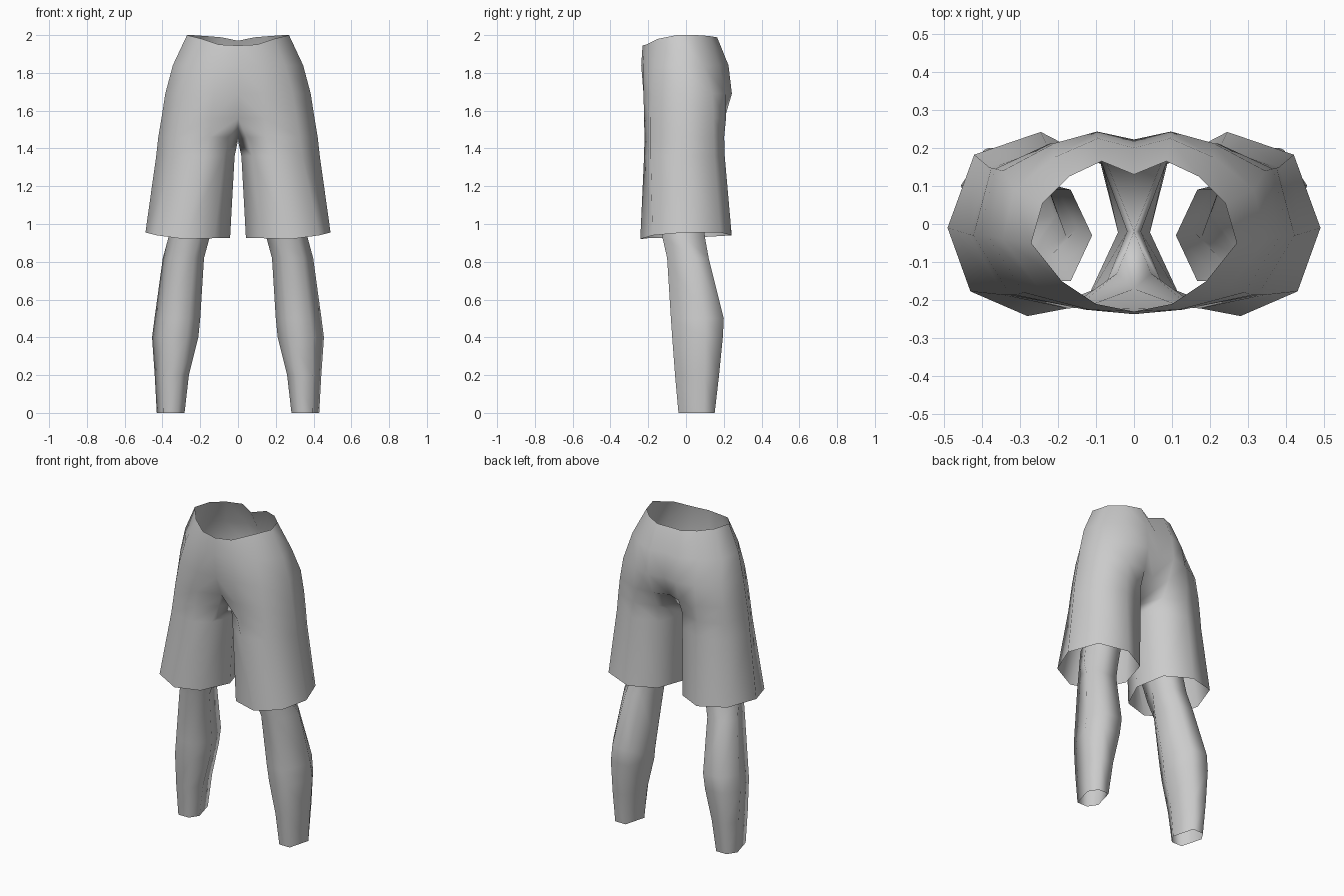
import bpy, math

grey = bpy.data.materials.new("plain grey")
grey.diffuse_color = (0.6, 0.6, 0.6, 1)


def make_object(name, verts, faces):
    mesh = bpy.data.meshes.new(name)
    mesh.from_pydata(verts, [], faces)
    mesh.materials.append(grey)
    mesh.shade_smooth()
    ob = bpy.data.objects.new(name, mesh)
    bpy.context.collection.objects.link(ob)
    # left and right halves
    mirror = ob.modifiers.new("mirror", "MIRROR")
    mirror.use_mirror_merge = True
    mirror.merge_threshold = 0.002
    return ob


# Shorts: half outlines from front centre, around the side, to back centre
WAIST_Z = [1.945, 1.95, 1.98, 2.0, 2.0, 1.995, 1.988, 1.97]
HEM_Z = [0.925, 0.92, 0.94, 0.955, 0.955, 0.94, 0.935, 0.925]
hips = [
    (WAIST_Z, [(0, -.23), (.1, -.21), (.19, -.15), (.27, -.05),
               (.24, .055), (.17, .125), (.085, .165), (0, .13)]),
    ([1.84] * 8, [(0, -.237), (.12, -.225), (.25, -.17), (.345, -.04),
                  (.315, .09), (.21, .175), (.095, .225), (0, .2)]),
    ([1.69] * 8, [(0, -.222), (.13, -.225), (.29, -.18), (.385, -.03),
                  (.345, .14), (.21, .212), (.097, .243), (0, .222)]),
    ([1.56] * 8, [(0, -.17), (.14, -.222), (.31, -.187), (.405, -.03),
                  (.365, .145), (.22, .212), (.09, .205), (0, .17)]),
]
# Trouser leg outlines: the last point is the inner thigh
thighs = [
    ([1.46] * 7 + [1.44], [(.045, -.13), (.15, -.22), (.325, -.187), (.422, -.03),
                           (.375, .147), (.225, .202), (.085, .16), (0, -.02)]),
    ([1.36] * 8, [(.075, -.16), (.175, -.222), (.34, -.187), (.433, -.028),
                  (.382, .15), (.228, .205), (.083, .157), (.018, -.02)]),
    (HEM_Z, [(.125, -.2), (.28, -.242), (.43, -.177), (.49, -.01),
             (.42, .182), (.245, .242), (.088, .16), (.042, -.022)]),
]
rows = hips + thighs
verts = [(x, y, z) for zs, pts in rows for z, (x, y) in zip(zs, pts)]
faces = []
for r in range(len(rows) - 1):
    a, b = r * 8, (r + 1) * 8
    closed = r >= len(hips)
    for c in range(8 if closed else 7):
        d = (c + 1) % 8
        faces.append((a + c, b + c, b + d, a + d))
# crotch gusset joining the front seam to the inner thigh
f = (len(hips) - 1) * 8
faces.append((f, f + 15, f + 8))
make_object("shorts", verts, faces)

# Lower legs: six-sided open tubes (z, x min, x max, y min, y max)
shin = [
    (1.10, .11, .335, -.15, .09),
    (0.93, .15, .368, -.125, .10),
    (0.82, .18, .398, -.10, .12),
    (0.50, .20, .442, -.08, .20),
    (0.40, .21, .455, -.073, .195),
    (0.20, .26, .441, -.058, .175),
    (0.00, .283, .43, -.04, .152),
]
verts, faces = [], []
for z, x0, x1, y0, y1 in shin:
    for k in range(6):
        t = math.radians(60 * k)
        verts.append(((x0 + x1) / 2 + (x1 - x0) / 2 * math.cos(t),
                      (y0 + y1) / 2 + (y1 - y0) / 2 * math.sin(t) / math.sin(math.pi / 3)
                      + (0.04 * math.cos(t) if k % 3 == 0 and z < 0.9 else 0), z))
for r in range(len(shin) - 1):
    for k in range(6):
        a, b, n = r * 6, (r + 1) * 6, (k + 1) % 6
        faces.append((a + k, b + k, b + n, a + n))
make_object("lower_legs", verts, faces)
